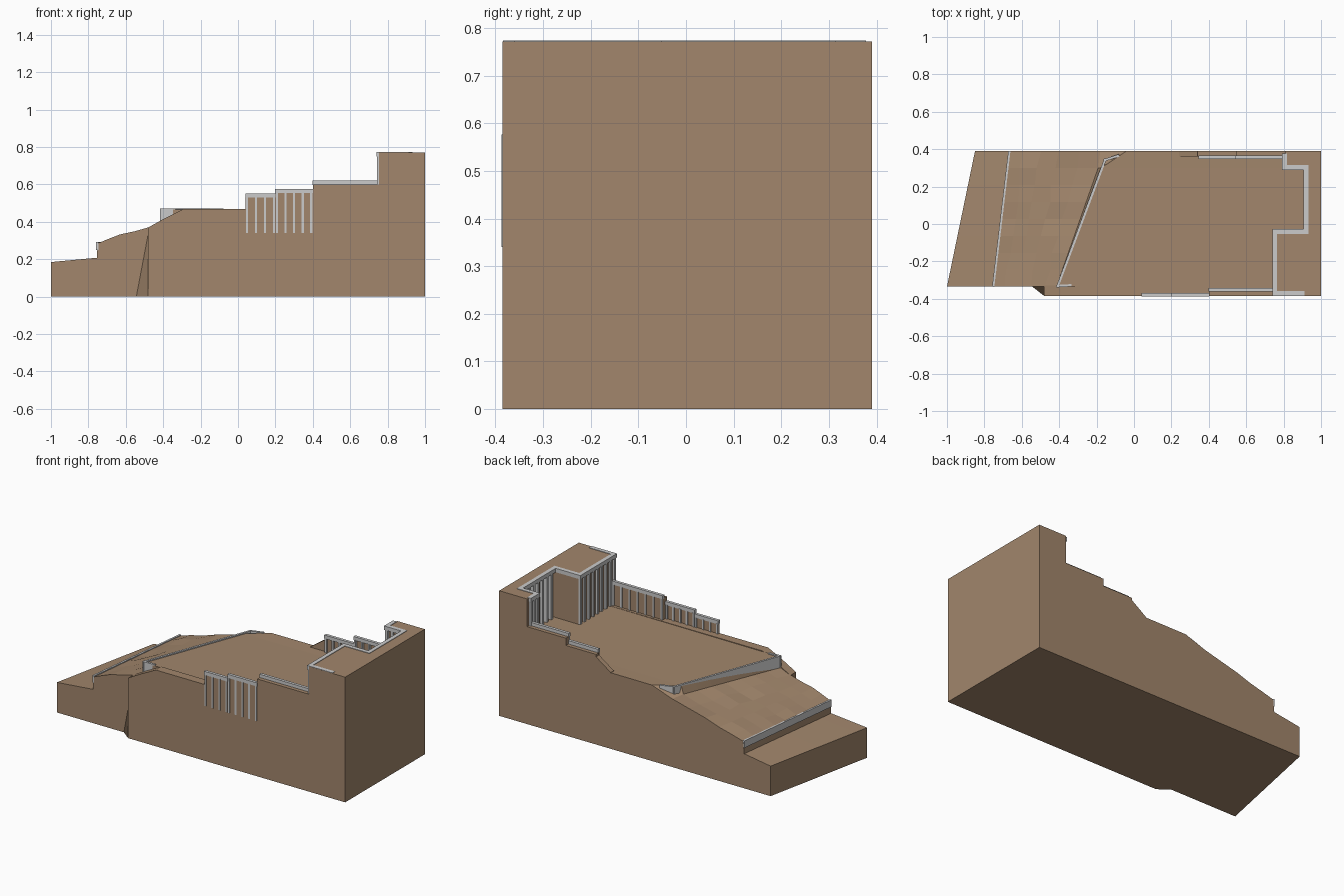
import bpy, bmesh, math, random
from mathutils import Vector, Matrix

if "Cube" in bpy.data.objects:
    bpy.data.objects.remove(bpy.data.objects["Cube"])

random.seed(4)
earth = bpy.data.materials.new("earth")
earth.diffuse_color = (0.36, 0.24, 0.15, 1)
earth.use_nodes = True
earth.node_tree.nodes["Principled BSDF"].inputs["Base Color"].default_value = earth.diffuse_color


def make(name, bm, mat=None):
    bmesh.ops.recalc_face_normals(bm, faces=bm.faces)
    me = bpy.data.meshes.new(name)
    bm.to_mesh(me)
    bm.free()
    ob = bpy.data.objects.new(name, me)
    bpy.context.collection.objects.link(ob)
    if mat:
        me.materials.append(mat)
    return ob


def loft(name, rings, mat=earth):
    bm = bmesh.new()
    vs = [[bm.verts.new(p) for p in r] for r in rings]
    n = len(vs[0])
    for a, b in zip(vs, vs[1:]):
        for i in range(n):
            j = (i + 1) % n
            bm.faces.new((a[i], a[j], b[j], b[i]))
    bm.faces.new(vs[0])
    bm.faces.new(vs[-1])
    return make(name, bm, mat)


def slab_xz(name, prof, y0, y1):
    return loft(name, [[(x, y, z) for x, z in prof] for y in (y0, y1)])


def beam(bm, p, q, z0, z1, w, ext=None):
    p, q = Vector(p), Vector(q)
    d = q - p
    e = w if ext is None else ext
    c = (p + q) / 2
    m = (Matrix.Translation((c.x, c.y, (z0 + z1) / 2))
         @ Matrix.Rotation(math.atan2(d.y, d.x), 4, 'Z')
         @ Matrix.Diagonal((d.length + e, w, z1 - z0, 1)))
    bmesh.ops.create_cube(bm, size=1, matrix=m)


def rail(name, path, z0, z1, w):
    bm = bmesh.new()
    for p, q in zip(path, path[1:]):
        beam(bm, p, q, z0, z1, w)
    make(name, bm)


def piles(name, path, z0, z1, step=0.05, w=0.016, d=0.018):
    bm = bmesh.new()
    for p, q in zip(path, path[1:]):
        p, q = Vector(p), Vector(q)
        n = max(1, round((q - p).length / step))
        u = (q - p).normalized() * w / 2
        for i in range(n + 1):
            c = p.lerp(q, i / n)
            beam(bm, c - u, c + u, z0, z1, d, 0)
    make(name, bm)


# sloping ground: same profile at front and back, lofted across y
front = [(-1, 0), (-1, .185), (-.755, .208), (-.75, .285), (-.69, .31), (-.63, .333),
         (-.55, .35), (-.48, .37), (-.415, .40), (-.405, .465), (1, .47), (1, 0)]
back = [(-.85, 0), (-.85, .185), (-.67, .213), (-.662, .288), (-.59, .312), (-.5, .335),
        (-.4, .36), (-.29, .39), (-.16, .42), (-.145, .465), (1, .47), (1, 0)]
rings = []
N = 8
for k in range(N + 1):
    t = k / N
    ring = []
    for i, (a, b) in enumerate(zip(front, back)):
        x = a[0] + (b[0] - a[0]) * t
        z = a[1] + (b[1] - a[1]) * t
        if 4 <= i <= 7 and 0 < k:
            x += random.uniform(-.012, .012)
            z += random.uniform(-.007, .007)
        if k == N and i == 8:
            x, z = -.18, .42
        if k == N and i == 9:
            x, z = -.04, .468
        ring.append((x, -.335 + .725 * t, z))
    rings.append(ring)
ground = loft("ground", rings)

# front bank with its slanted end facet
fp = [(-.55, 0), (-.48, .37), (-.39, .42), (-.29, .47), (1, .47), (1, 0)]
bank = loft("bank", [[(x + (.07 if i == 0 else 0), -.385, z) for i, (x, z) in enumerate(fp)],
                     [(x, -.33, z) for x, z in fp]])

# retained earth: high block and stepped side strips
top_xy = [(.755, -.385), (1, -.385), (1, .39), (.81, .39), (.81, .305),
          (.93, .305), (.93, -.03), (.755, -.03)]
adds = [bank,
        loft("high_block", [[(x, y, z) for x, y in top_xy] for z in (.3, .771)]),
        slab_xz("front_strip", [(.04, .4), (.04, .53), (.2, .53), (.2, .555), (.41, .555), (.41, .4)],
                -.385, -.374),
        slab_xz("front_strip_high", [(.4, .4), (.4, .6), (.78, .6), (.78, .4)], -.385, -.348),
        slab_xz("back_strip", [(.24, .4), (.24, .47), (.34, .54), (.34, .555), (.545, .555),
                               (.545, .6), (.85, .6), (.85, .4)], .36, .39)]
bpy.context.view_layer.objects.active = ground
for ob in adds:
    m = ground.modifiers.new("join", 'BOOLEAN')
    m.operation = 'UNION'
    m.solver = 'EXACT'
    m.object = ob
    bpy.ops.object.modifier_apply(modifier=m.name)
    bpy.data.objects.remove(ob)

# high retaining wall
wall = [(.752, -.372), (.752, -.04), (.92, -.04), (.92, .302), (.805, .302), (.805, .365)]
rail("high_wall_cap", [(.9, -.372)] + wall, .75, .774, .025)
piles("high_wall_piles", wall, .42, .755, .042)

# stepped low walls: x start, x end, y, cap top
steps = [(.04, .2, -.378, .552), (.2, .4, -.378, .576), (.4, .745, -.352, .62),
         (.345, .545, .357, .576), (.545, .8, .357, .62)]
for i, (x0, x1, y, z) in enumerate(steps):
    path = [(x0 + .008, y), (x1 - .008, y)]
    rail(f"low_wall_cap_{i + 1}", path, z - .022, z, .018)
    piles(f"low_wall_piles_{i + 1}", path, .34 if i < 2 else .42, z - .02, .052, .012, .019)

# cross walls on the slope
rail("upper_cross_wall", [(-.34, -.328), (-.408, -.332), (-.155, .342), (-.085, .365)],
     .395, .472, .013)
rail("lower_cross_wall", [(-.752, -.33), (-.667, .384)], .25, .293, .012)
